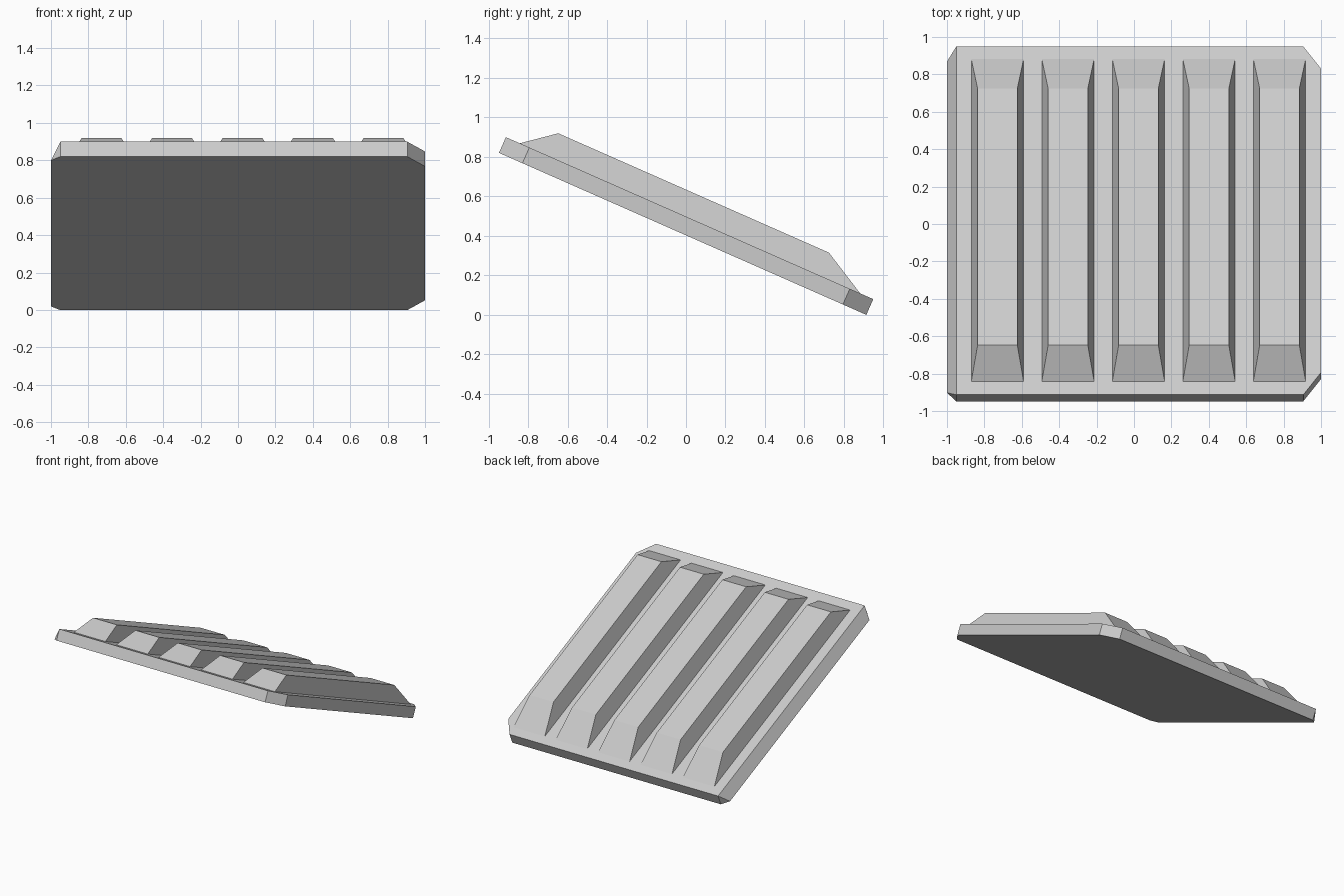
import bpy
import bmesh
from mathutils import Matrix, Vector

if "Cube" in bpy.data.objects:
    bpy.data.objects.remove(bpy.data.objects["Cube"], do_unlink=True)

grey = bpy.data.materials.new("light grey")
grey.use_nodes = True
grey.diffuse_color = (0.6, 0.6, 0.6, 1)
grey.node_tree.nodes["Principled BSDF"].inputs["Base Color"].default_value = (0.6, 0.6, 0.6, 1)

LENGTH, THICK = 2.035, 0.087

# Sloping frame: local y runs down the slope, local z is normal to the panel
down = Vector((0, 1.86, -0.82)).normalized()
normal = Vector((0, -down.z, down.y))
SLOPE = Matrix((Vector((1, 0, 0)), down, normal)).transposed().to_4x4()
SLOPE.translation = Vector((0, -0.948, 0.82))


def build(name, bottom, top, z0, z1):
    """Join two matching outlines into a solid and lay it on the slope."""
    bm = bmesh.new()
    low = [bm.verts.new((x, y, z0)) for x, y in bottom]
    high = [bm.verts.new((x, y, z1)) for x, y in top]
    bm.faces.new(low[::-1])
    bm.faces.new(high)
    for i in range(len(low)):
        j = (i + 1) % len(low)
        bm.faces.new((low[i], low[j], high[j], high[i]))
    bmesh.ops.remove_doubles(bm, verts=bm.verts, dist=0.0001)
    bmesh.ops.recalc_face_normals(bm, faces=bm.faces)
    bm.transform(SLOPE)
    mesh = bpy.data.meshes.new(name)
    bm.to_mesh(mesh)
    bm.free()
    mesh.materials.append(grey)
    obj = bpy.data.objects.new(name, mesh)
    bpy.context.collection.objects.link(obj)


def rectangle(x0, x1, y0, y1):
    return [(x0, y0), (x1, y0), (x1, y1), (x0, y1)]


# Base panel: clipped corners on one side, slanted edge on the other
clipped = [(0.905, 0), (1, 0.13), (1, LENGTH - 0.13), (0.905, LENGTH)]
flared = [(-0.95, LENGTH), (-1, LENGTH - 0.05), (-1, 0.05), (-0.95, 0)]
straight = [(-0.95, LENGTH)] * 2 + [(-0.95, 0)] * 2
build("base_panel", clipped + flared, clipped + straight, 0, THICK)

# Five raised ribs with sloped sides and ends
for i in range(5):
    x = -0.73 + i * 0.377
    build(f"rib_{i + 1}",
          rectangle(x - 0.14, x + 0.14, 0.077, 1.962),
          rectangle(x - 0.106, x + 0.106, 0.235, 1.734),
          THICK, THICK + 0.125)
